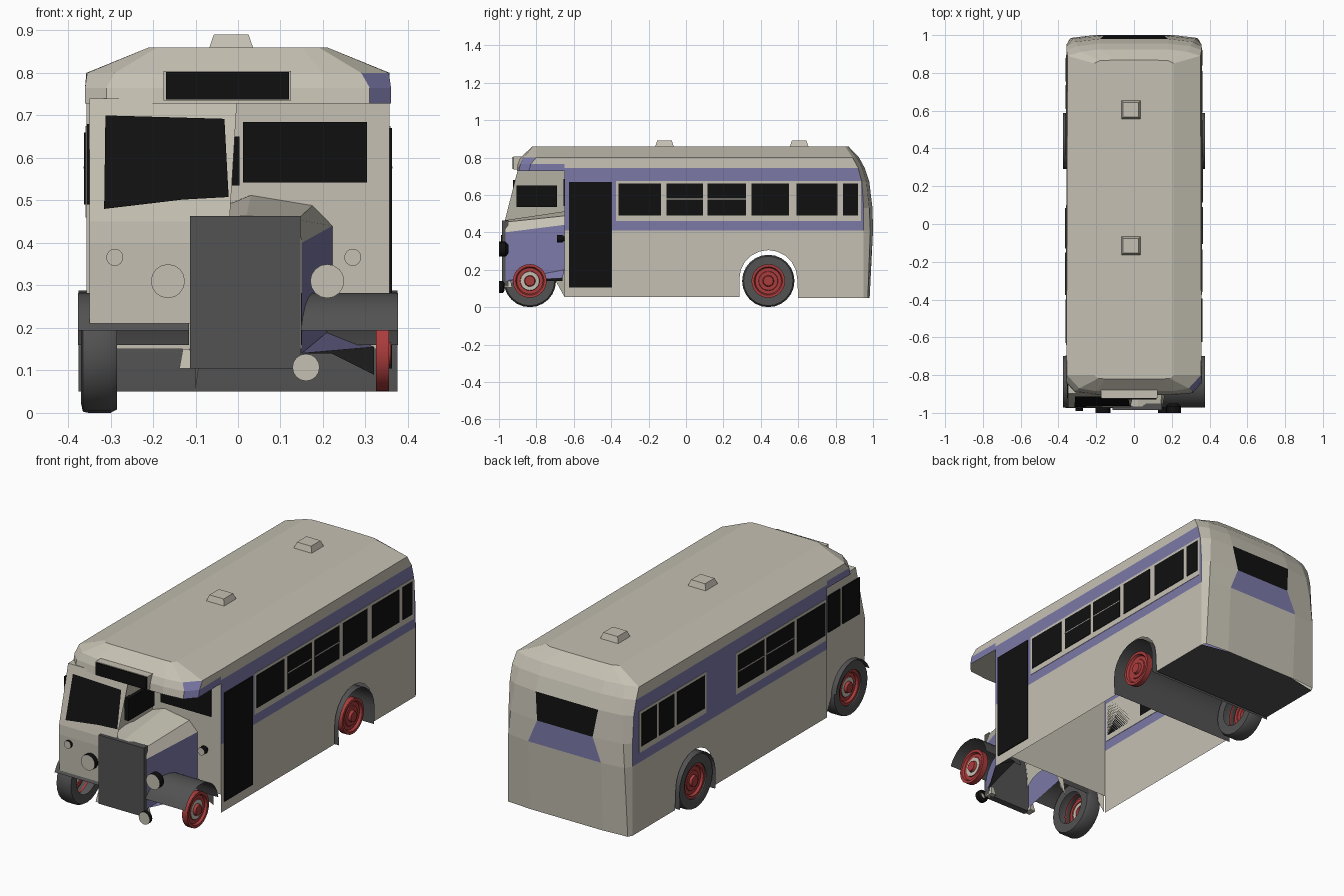
import bpy, bmesh, math

if "Cube" in bpy.data.objects:
    bpy.data.objects.remove(bpy.data.objects["Cube"])

def mat(name, rgb):
    m = bpy.data.materials.new(name)
    m.diffuse_color = (*rgb, 1)
    m.use_nodes = True
    m.node_tree.nodes["Principled BSDF"].inputs["Base Color"].default_value = m.diffuse_color
    return m

MATS = [mat("cream", (.56, .53, .45)), mat("lavender_blue", (.20, .19, .39)),
        mat("black", (.005, .005, .005)), mat("dark_grey", (.085, .085, .085)),
        mat("red", (.40, .045, .045))]
CREAM, BLUE, BLACK, GREY, RED = range(5)

def build(name, verts, faces, cols=CREAM, smooth=False):
    """Mesh from points; cols is one material index or one per face."""
    bm = bmesh.new()
    vs = [bm.verts.new(v) for v in verts]
    for i, f in enumerate(faces):
        face = bm.faces.new([vs[k] for k in f])
        face.material_index = cols if isinstance(cols, int) else cols[i]
    bmesh.ops.remove_doubles(bm, verts=bm.verts, dist=1e-5)
    bmesh.ops.recalc_face_normals(bm, faces=bm.faces)
    me = bpy.data.meshes.new(name)
    bm.to_mesh(me)
    bm.free()
    for m in MATS:
        me.materials.append(m)
    ob = bpy.data.objects.new(name, me)
    bpy.context.collection.objects.link(ob)
    if smooth:
        bpy.ops.object.select_all(action='DESELECT')
        ob.select_set(True)
        bpy.context.view_layer.objects.active = ob
        bpy.ops.object.shade_smooth_by_angle(angle=math.radians(35))
    return ob

BOX = [(0, 1, 3, 2), (4, 5, 7, 6), (0, 1, 5, 4), (2, 3, 7, 6), (0, 2, 6, 4), (1, 3, 7, 5)]

def box(name, x, y, z, col=CREAM, taper=0):
    vs = [(a + (taper * (1 if i == 0 else -1) if k else 0),
           b + (taper * (1 if j == 0 else -1) if k else 0), c)
          for i, a in enumerate(x) for j, b in enumerate(y) for k, c in enumerate(z)]
    return build(name, vs, BOX, col)

def lathe(name, profile, cols, centre, axis, sign=1, n=24):
    """Spin (along, radius) points round the x or y axis."""
    vs, fs, cs = [], [], []
    for a, r in profile:
        for k in range(n):
            t = 2 * math.pi * k / n
            p, q = r * math.cos(t), r * math.sin(t)
            o = (sign * a, p, q) if axis == 'x' else (p, sign * a, q)
            vs.append(tuple(centre[i] + o[i] for i in range(3)))
    bm_faces = []
    for i in range(len(profile) - 1):
        for k in range(n):
            l = (k + 1) % n
            if profile[i + 1][1] == 0:
                continue
            bm_faces.append((i * n + k, i * n + l, (i + 1) * n + l, (i + 1) * n + k))
            cs.append(cols[i])
    if profile[-1][1] == 0:          # close the centre with one disc
        i = len(profile) - 2
        bm_faces.append(tuple(range(i * n, i * n + n)))
        cs.append(cols[i])
        vs = vs[:(i + 1) * n]
    return build(name, vs, bm_faces, cs, True)

def u_shell(name, rows, rule, skip=(), bottom=False, extra=()):
    """Stack of mirrored U-shaped rows, capped on top; extra adds polygons."""
    vs, fs = [], []
    for z, half in rows:
        vs += [(x, y, z) for x, y in half] + [(-x, y, z) for x, y in reversed(half)]
    for r in range(len(rows) - 1):
        for k in range(7):
            if (r, k) not in skip:
                fs.append((r * 8 + k, r * 8 + k + 1, r * 8 + k + 9, r * 8 + k + 8))
    cols = [rule(f[0] // 8, f[0] % 8) for f in fs]
    top = (len(rows) - 1) * 8
    fs.append(tuple(range(top, top + 8)))
    cols.append(CREAM)
    if bottom:
        fs.append(tuple(range(8)))
        cols.append(CREAM)
    for poly in extra:
        fs.append(tuple(range(len(vs), len(vs) + len(poly))))
        vs += poly
        cols.append(CREAM)
    return build(name, vs, fs, cols)

def arc(cy, cz, r, a0, a1, n):
    return [(cy + r * math.cos(math.radians(a0 + (a1 - a0) * i / n)),
             cz + r * math.sin(math.radians(a0 + (a1 - a0) * i / n))) for i in range(n + 1)]

W, F = .357, -.65

# saloon body: open underneath, wheel arches in the lower side panels
side = [(F, .41), (F, .055), (.285, .055)] + arc(.44, .15, .155, 180, 0, 10) + \
       [(.6, .05), (.95, .05), (.95, .41)]
rows = [(.05, [(W, F), (W, .95), (.345, .972), (.21, .982)]),
        (.41, [(W, F), (W, .95), (.335, .985), (.21, 1.0)]),
        (.53, [(W, F), (W, .95), (.325, .98), (.16, .997)]),
        (.67, [(W, F), (W, .94), (.31, .965), (.18, .98)]),
        (.745, [(W, F), (W, .92), (.30, .942), (.18, .955)]),
        (.80, [(W, F), (.352, .89), (.28, .912), (.18, .925)]),
        (.86, [(.21, F), (.21, .85), (.18, .865), (.1, .868)])]

def body_rule(r, k):
    if k in (0, 6):
        return BLUE if 1 <= r <= 3 else CREAM
    if k == 3:
        return {1: BLUE, 2: BLACK}.get(r, CREAM)
    return CREAM

u_shell("saloon_body", rows, body_rule, {(0, 0), (0, 6)},
        extra=[[(s * W, y, z) for y, z in side] for s in (1, -1)])
build("rear_underside", [(W, .6, .05), (W, .95, .05), (.2, .982, .05), (-.2, .982, .05),
                         (-W, .95, .05), (-W, .6, .05)], [range(6)], GREY)
build("bulkhead", [(-W, F, .15), (W, F, .15), (W, F, .74), (-W, F, .74)], [range(4)])

# canopy over the cab and bonnet
canopy = [(.728, [(W, F), (.36, -.84), (.31, -.895), (.2, -.905)]),
          (.765, [(W, F), (.36, -.83), (.31, -.885), (.2, -.90)]),
          (.80, [(W, F), (.355, -.80), (.29, -.87), (.2, -.885)]),
          (.86, [(.21, F), (.21, -.80), (.19, -.818), (.15, -.82)])]
u_shell("front_canopy", canopy,
        lambda r, k: BLUE if (r == 0 and k in (0, 6)) or (k == 1 and r < 2) else CREAM, bottom=True)
box("destination_box", (-.175, .125), (-.922, -.84), (.735, .805))
box("destination_glass", (-.17, .12), (-.928, -.92), (.738, .802), BLACK)
for i, y in enumerate((-.115, .605)):
    box(f"roof_vent_{i}", (-.068, .036), (y - .05, y + .05), (.858, .89), CREAM, .011)

# side windows on cream frames
def side_plate(name, s, y, z, lift, col):
    box(name, sorted((s * (W - .002), s * (W + lift))), y, z, col)

RIGHT = [(-.36, -.135), (-.105, .09), (.115, .32), (.35, .55), (.59, .81), (.84, .92)]
LEFT = [(-.63, -.40), (-.375, -.15), (-.13, .085), (.36, .585), (.61, .735), (.755, .88)]
for s, wins, frames in ((1, RIGHT, [(-.375, .935)]),
                        (-1, LEFT, [(-.64, .10), (.345, .895)])):
    tag = "right" if s > 0 else "left"
    for i, y in enumerate(frames):
        side_plate(f"{tag}_window_frame_{i}", s, y, (.46, .675), .002, CREAM)
    for i, y in enumerate(wins):
        side_plate(f"{tag}_window_{i}", s, y, (.49, .66), .005, BLACK)
    for i in (1, 2):
        side_plate(f"{tag}_window_bar_{i}", s, wins[i], (.575, .58), .007, CREAM)
side_plate("entrance_door", 1, (-.625, -.395), (.105, .67), .005, BLACK)

# half-width driver's cab with a cut-out over the wheel
prof = [(F, .74), (-.898, .74), (-.972, .45), (-.975, .40), (-.97, .21)] + \
       arc(-.84, .14, .143, 150, 0, 9) + [(F, .055)]
n = len(prof)
vs = [(-.35, y, z) for y, z in prof] + \
     [((-.002 if z > .6 else -.02 if z > .44 else -.1), y, z) for y, z in prof]
build("driver_cab", vs, [range(n), range(n, 2 * n)] +
      [(k, k + 1, k + 1 + n, k + n) for k in range(4)])
glass = [(-.315, .48), (-.13, .502), (-.022, .508), (-.032, .692), (-.312, .70)]
build("windscreen", [(x, -.972 + (z - .45) * .255 - .005, z) for x, z in glass], [range(5)], BLACK)
for i, y in enumerate(((-.925, -.785), (-.765, -.665))):
    box(f"cab_left_window_{i}", (-.356, -.349), y, (.49, .68), BLACK)
box("cab_inner_window", (-.02, .003), (-.905, -.69), (.535, .65), BLACK)
box("bulkhead_window", (.012, .303), (F - .006, F), (.542, .685), BLACK)

# bonnet: cream top, coloured sides, widening rearwards
front = [(-.11, .12), (-.11, .455), (.02, .465), (.14, .455), (.15, .40), (.15, .14)]
back = [(-.11, .19), (-.11, .46), (.03, .512), (.175, .488), (.222, .44), (.222, .20)]
build("bonnet", [(x, -.965, z) for x, z in front] + [(x, F, z) for x, z in back],
      [(k, k + 1, k + 7, k + 6) for k in range(5)], [BLUE, CREAM, CREAM, CREAM, BLUE])
build("bonnet_valance", [(.15, -.95, .14), (.15, -.95, .20), (.222, F, .20), (.32, -.66, .155)],
      [range(4)], BLUE)
build("engine_tray", [(.15, -.94, .14), (.32, -.66, .155), (.32, -.66, .09), (.22, -.66, .14)],
      [range(4)], GREY)
box("radiator", (-.113, .147), (-.985, -.95), (.105, .463), GREY)
for i, x in enumerate((-.122, .132)):
    box(f"chassis_horn_{i}", (x - .016, x + .016), (-.975, -.93), (.105, .15), CREAM, .008)

# mudguards and rear wheel housing
def strip(name, x0, x1, pts):
    m = len(pts)
    build(name, [(x0, *p) for p in pts] + [(x1, *p) for p in pts],
          [(k, k + 1, k + 1 + m, k + m) for k in range(m - 1)], GREY, True)

strip("left_mudguard", -.376, -.115, arc(-.84, .14, .143, 158, 8, 10))
strip("right_mudguard", .148, .376, arc(-.84, .14, .143, 158, 8, 10))
strip("rear_wheel_housing", -.375, .375,
      [(.295, .05)] + arc(.44, .14, .148, 180, 0, 12) + [(.585, .05)])

# wheels: tyres on the left, rims on both sides
RIM = [(.325, .09), (.355, .09), (.355, .076), (.343, .07), (.343, .052),
       (.347, .05), (.347, .03), (.36, .026), (.36, 0)]
TYRE = [(.335, .088), (.362, .09), (.37, .115), (.365, .137), (.352, .14),
        (.30, .14), (.285, .132), (.285, .085)]
for name, y, ring in (("front", -.835, CREAM), ("rear", .44, RED)):
    for tag, s in (("left", -1), ("right", 1)):
        lathe(f"{name}_{tag}_rim", RIM, [RED] * 5 + [ring] + [RED] * 2, (0, y, .14), 'x', s)
    lathe(f"{name}_left_tyre", TYRE, [GREY] * 7, (0, y, .14), 'x', -1)

# lamps: black shells with pale lenses
for name, x, y, z, r, d in (("left_headlamp", -.165, -1.0, .31, .04, .045),
                            ("right_headlamp", .21, -1.0, .31, .04, .05),
                            ("left_sidelamp", -.29, -.99, .366, .02, .02),
                            ("right_sidelamp", .27, -.69, .366, .02, .04),
                            ("fog_lamp", .16, -1.0, .107, .032, .03)):
    lathe(name, [(d, r * .6), (d * .7, r), (0, r), (0, 0)], [BLACK, BLACK, CREAM],
          (x, y, z), 'y', 1, 16)
